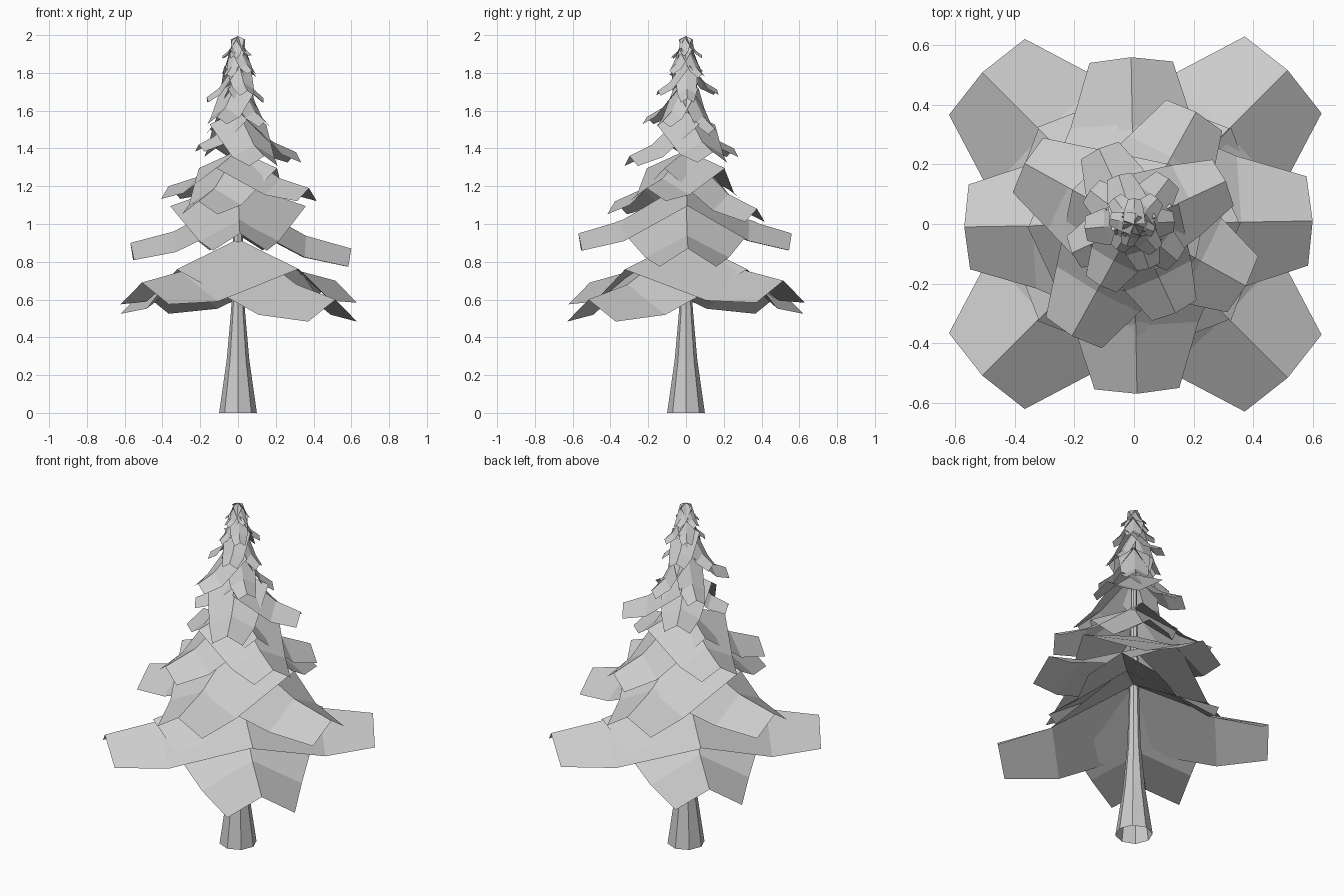
import bpy, bmesh, math, random
from mathutils import Matrix

random.seed(4)
cube = bpy.data.objects.get("Cube")
if cube:
    bpy.data.objects.remove(cube)

grey = bpy.data.materials.new("plain grey")
grey.use_nodes = True
grey.diffuse_color = (0.6, 0.6, 0.6, 1)
grey.node_tree.nodes["Principled BSDF"].inputs["Base Color"].default_value = (0.6, 0.6, 0.6, 1)


def make_object(name, bm):
    mesh = bpy.data.meshes.new(name)
    bm.to_mesh(mesh)
    bm.free()
    mesh.materials.append(grey)
    obj = bpy.data.objects.new(name, mesh)
    bpy.context.collection.objects.link(obj)
    return obj


def add_bough(bm, angle, length, base_z, tip_z, sag, root):
    """A folded sheet, wide at the trunk, with a ridge along its middle."""
    fall = base_z - tip_z
    # along, half width, ridge height, edge drop
    rows = [(0, root, base_z, 0.22 * length),
            (0.6, 0.37, base_z - 0.75 * fall, sag * length),
            (1, 0.25, tip_z, 0.16 * length)]
    turn = Matrix.Rotation(math.radians(angle), 3, "Z")
    grid = []
    for along, half, z, drop in rows:
        line = []
        for side in (-1, 0, 1):
            r = length * (along - 0.03 * abs(side) * along)
            line.append(bm.verts.new((r, side * half * length, z - abs(side) * drop)))
        grid.append(line)
    bmesh.ops.rotate(bm, verts=sum(grid, []), matrix=turn)
    for near, far in zip(grid, grid[1:]):
        for i in (0, 1):
            bm.faces.new((near[i], far[i], far[i + 1], near[i + 1]))


# Large tiers: base height, first angle, edge sag, root width, then length and tip height of each bough
tiers = [
    ("bottom_boughs", 0.92, 45, 0.22, 0.63,
     ((0.73, 0.70), (0.72, 0.64), (0.72, 0.69), (0.73, 0.60))),
    ("lower_side_boughs", 1.14, 1, 0.19, 0.63, ((0.60, 0.87), (0.57, 0.90))),
    ("lower_front_and_back_boughs", 1.22, 91, 0.19, 0.63, ((0.56, 0.95), (0.57, 0.95))),
    ("middle_boughs", 1.39, 61, 0.2, 0.55,
     ((0.43, 1.08), (0.42, 1.20), (0.43, 1.12), (0.43, 1.19))),
    ("upper_middle_boughs", 1.60, 25, 0.2, 0.5,
     ((0.34, 1.38), (0.28, 1.40), (0.23, 1.42), (0.33, 1.36))),
]
for name, base_z, start, sag, root, boughs in tiers:
    bm = bmesh.new()
    for i, (length, tip_z) in enumerate(boughs):
        add_bough(bm, start + i * 360 / len(boughs), length, base_z, tip_z, sag, root)
    make_object(name, bm)

# Small steep tiers near the top: base height, length, tip height, first angle
crown = [(1.76, 0.22, 1.54, 55), (1.87, 0.16, 1.69, 10),
         (1.95, 0.11, 1.81, 45), (1.995, 0.08, 1.89, 80)]
for n, (base_z, length, tip_z, start) in enumerate(crown):
    bm = bmesh.new()
    for i in range(4):
        size = length * random.uniform(0.8, 1.1)
        tip = tip_z + length * random.uniform(-0.2, 0.2)
        add_bough(bm, start + 90 * i + random.uniform(-12, 12), size, base_z, tip, 0.2, 0.45)
    make_object("crown_boughs_%d" % (n + 1), bm)

# Trunk: open flared tube
bm = bmesh.new()
sides = 8
rings = []
for z, radius in [(0, 0.1), (0.28, 0.06), (0.55, 0.036), (0.95, 0.025), (1.95, 0.008)]:
    rings.append([bm.verts.new((radius * math.cos(math.tau * k / sides),
                                radius * math.sin(math.tau * k / sides), z))
                  for k in range(sides)])
for low, high in zip(rings, rings[1:]):
    for k in range(sides):
        j = (k + 1) % sides
        bm.faces.new((low[k], low[j], high[j], high[k]))
make_object("trunk", bm)
